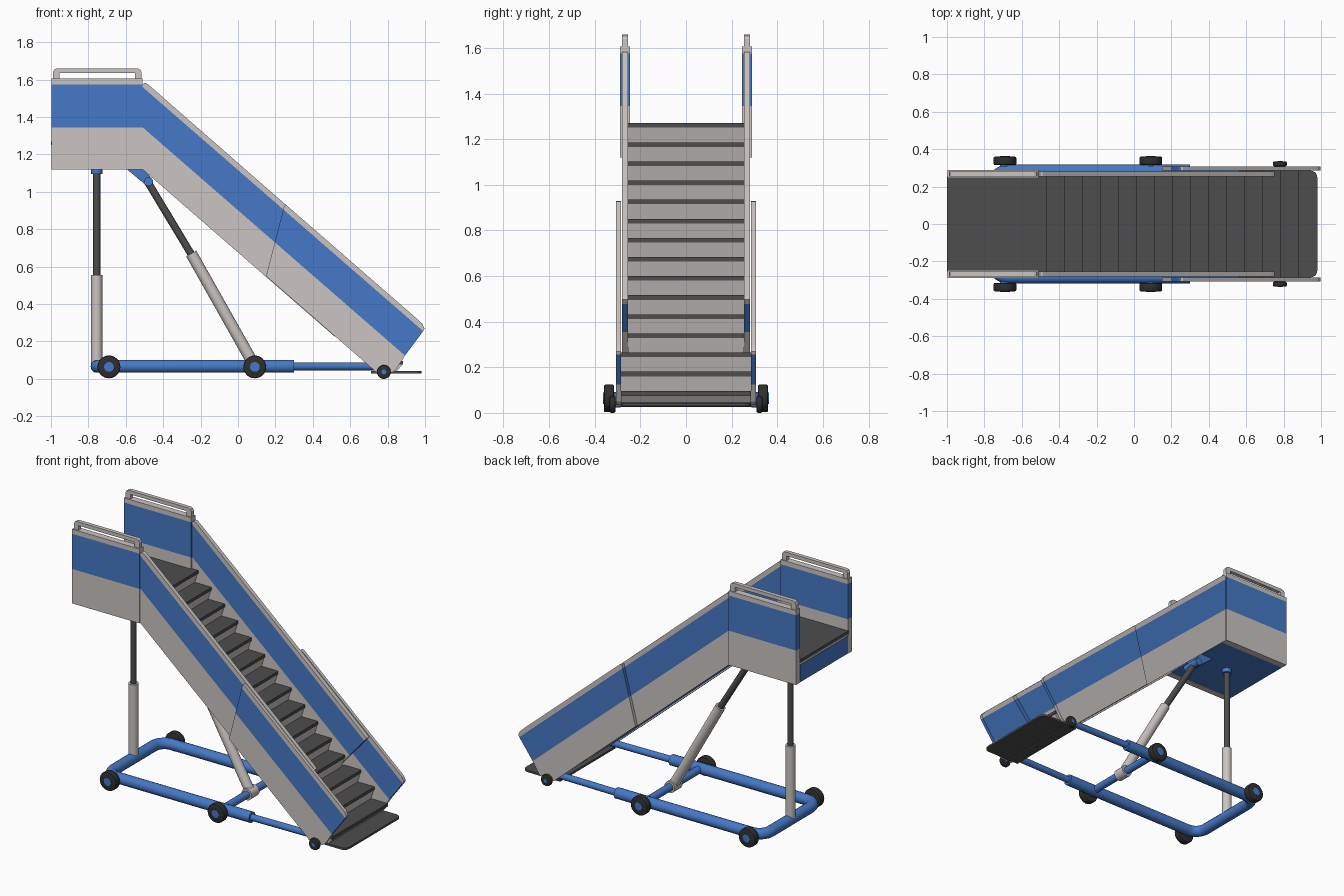
import bpy, bmesh, math
from mathutils import Vector

if "Cube" in bpy.data.objects:
    bpy.data.objects.remove(bpy.data.objects["Cube"])


def mat(name, c):
    m = bpy.data.materials.new(name)
    m.diffuse_color = (*c, 1)
    m.use_nodes = True
    m.node_tree.nodes["Principled BSDF"].inputs["Base Color"].default_value = m.diffuse_color
    return m


GREY = mat("warm grey", (0.60, 0.56, 0.54))
BLUE = mat("blue", (0.06, 0.19, 0.57))
DARK = mat("dark grey", (0.075, 0.075, 0.075))
TYRE = mat("tyre black", (0.028, 0.028, 0.028))
SLOPE = 0.87


def finish(name, bm, mats, smooth=False):
    me = bpy.data.meshes.new(name)
    bm.to_mesh(me)
    bm.free()
    ob = bpy.data.objects.new(name, me)
    bpy.context.collection.objects.link(ob)
    for m in mats:
        me.materials.append(m)
    if smooth:
        bpy.ops.object.select_all(action='DESELECT')
        ob.select_set(True)
        bpy.context.view_layer.objects.active = ob
        bpy.ops.object.shade_smooth_by_angle(angle=math.radians(40))
    return ob


def prism(name, pts, a, b, mats, axis='Y', cuts=(), rule=None):
    """Extrude a 2D outline along an axis; cut lines are (point, normal)."""
    bm = bmesh.new()
    put = (lambda p, t: (p[0], t, p[1])) if axis == 'Y' else (lambda p, t: (p[0], p[1], t))
    lo = [bm.verts.new(put(p, a)) for p in pts]
    hi = [bm.verts.new(put(p, b)) for p in pts]
    bm.faces.new(lo)
    bm.faces.new(hi[::-1])
    n = len(pts)
    for i in range(n):
        bm.faces.new((lo[i], hi[i], hi[(i + 1) % n], lo[(i + 1) % n]))
    for co, no in cuts:
        bmesh.ops.bisect_plane(bm, geom=bm.verts[:] + bm.edges[:] + bm.faces[:],
                               plane_co=co, plane_no=no)
    bmesh.ops.recalc_face_normals(bm, faces=bm.faces[:])
    bm.normal_update()
    if rule:
        for f in bm.faces:
            f.material_index = rule(f)
    return finish(name, bm, mats)


def box(name, x0, x1, y0, y1, z0, z1, m):
    return prism(name, [(x0, z0), (x1, z0), (x1, z1), (x0, z1)], y0, y1, [m])


def cyl(name, p, q, r, m, seg=28, bevel=0.0):
    p, q = Vector(p), Vector(q)
    bm = bmesh.new()
    bmesh.ops.create_cone(bm, cap_ends=True, segments=seg, radius1=r, radius2=r,
                          depth=(q - p).length)
    if bevel:
        rim = [e for e in bm.edges if abs(e.verts[0].co.z - e.verts[1].co.z) < 1e-5]
        bmesh.ops.bevel(bm, geom=rim, offset=bevel, segments=2, affect='EDGES', profile=0.5)
    rot = (q - p).to_track_quat('Z', 'Y')
    for v in bm.verts:
        v.co = rot @ v.co + (p + q) / 2
    return finish(name, bm, [m], True)


def striped(name, pts, y0, y1, slope, z_low, z_high):
    """Side panel with a blue band between two parallel lines through x = -0.51."""
    no = Vector((slope, 0, 1)).normalized()
    cuts = [((-0.51, 0, z), no) for z in (z_low, z_high)]

    def rule(f):
        c = f.calc_center_median()
        h = c.z + slope * (c.x + 0.51)
        return 1 if z_low < h < z_high else 0
    return prism(name, pts, y0, y1, [GREY, BLUE], cuts=cuts, rule=rule)


# side panels and hand rails, both sides
platform_side = [(-0.997, 1.12), (-0.511, 1.12), (-0.511, 1.605), (-0.997, 1.605)]
upper_side = [(-0.51, 1.12), (0.517, 0.226), (0.75, 0.496), (0.735, 0.512),
              (-0.472, 1.567), (-0.488, 1.58), (-0.502, 1.582), (-0.51, 1.573)]
lower_side = [(0.15, 0.549), (0.715, 0.057), (0.74, 0.035), (0.825, 0.035), (0.845, 0.05),
              (0.893, 0.125), (0.99, 0.255), (0.997, 0.27), (0.985, 0.295),
              (0.955, 0.323), (0.262, 0.926), (0.248, 0.928), (0.198, 0.735)]
handle = [(-0.99, 1.60), (-0.99, 1.64), (-0.983, 1.653), (-0.97, 1.659),
          (-0.535, 1.659), (-0.522, 1.653), (-0.515, 1.64), (-0.515, 1.60),
          (-0.55, 1.60), (-0.55, 1.635), (-0.955, 1.635), (-0.955, 1.60)]


def span(s, a, b):
    return sorted((s * a, s * b))


for s, side in ((-1, "front"), (1, "back")):
    striped(side + "_platform_panel", platform_side, *span(s, 0.246, 0.289), 0, 1.345, 1.575)
    striped(side + "_upper_panel", upper_side, *span(s, 0.255, 0.281), SLOPE, 1.345, 1.56)
    striped(side + "_lower_panel", lower_side, *span(s, 0.286, 0.307), SLOPE, 1.345, 1.56)
    prism(side + "_handrail", handle, *span(s, 0.254, 0.280), [GREY])

# platform
box("platform_body", -0.998, -0.51, -0.245, 0.245, 1.122, 1.235, BLUE)
box("platform_trim", -0.996, -0.51, -0.245, 0.245, 1.235, 1.25, GREY)
box("platform_floor", -1.0, -0.465, -0.255, 0.255, 1.25, 1.27, DARK)


# stairs: treads on sloping stringer bodies, the lowest steps wider
def nose(i):
    return -0.465 + 0.0963 * i


def top(i):
    return 1.27 - 0.0838 * i


def under(x):
    return max(0.045, 1.132 - SLOPE * (x + 0.51))


def stair_body(name, i0, i1, hw):
    xs = nose(i0 - 1) - 0.03 if i0 else -0.51
    pts = [(xs, top(i0) - 0.02)]
    for i in range(i0, i1 + 1):
        pts.append((nose(i) - 0.005, top(i) - 0.02))
        pts.append((nose(i) - 0.03, max(0.045, top(i + 1) - 0.02)))
    xe = nose(i1) - 0.03
    if under(xe) > 0.045:
        pts.append((xe, under(xe)))
    else:
        pts.append((0.74, 0.045))
    pts.append((xs, under(xs)))
    prism(name, pts, -hw, hw, [GREY, BLUE],
          rule=lambda f: 1 if f.normal.z < -0.5 and f.normal.x < 0.1 else 0)


stair_body("upper_stair_body", 0, 11, 0.254)
stair_body("lower_stair_body", 12, 14, 0.284)
for i in range(1, 15):
    hw = 0.254 if i < 12 else 0.285
    box(f"tread_{i}", nose(i - 1) - 0.03, nose(i), -hw, hw, top(i) - 0.02, top(i), DARK)

# foot plate with rounded outer corners
plate = [(0.71, -0.285), (0.71, 0.285)]
for cy, a0 in ((0.25, 90), (-0.25, 0)):
    for k in range(6):
        a = math.radians(a0 - 18 * k)
        plate.append((0.945 + 0.035 * math.cos(a), cy + 0.035 * math.sin(a)))
prism("foot_plate", plate, 0.03, 0.043, [DARK], axis='Z')

# U-shaped base frame
ZR, YR, XE, R = 0.067, 0.283, -0.753, 0.08
path = [(0.30, -YR)]
for cy, a0 in ((-YR + R, 270), (YR - R, 180)):
    for k in range(9):
        a = math.radians(a0 - 90 * k / 8)
        path.append((XE + R + R * math.cos(a), cy + R * math.sin(a)))
path.append((0.30, YR))
cu = bpy.data.curves.new("base_frame", 'CURVE')
cu.dimensions = '3D'
cu.bevel_depth = 0.035
cu.bevel_resolution = 5
cu.use_fill_caps = True
sp = cu.splines.new('POLY')
sp.points.add(len(path) - 1)
for p, (x, y) in zip(sp.points, path):
    p.co = (x, y, ZR, 1)
frame = bpy.data.objects.new("base_frame", cu)
bpy.context.collection.objects.link(frame)
cu.materials.append(BLUE)
bpy.ops.object.select_all(action='DESELECT')
frame.select_set(True)
bpy.context.view_layer.objects.active = frame
bpy.ops.object.convert(target='MESH')
bpy.ops.object.shade_smooth_by_angle(angle=math.radians(40))

cyl("cross_bar", (0.09, -0.32, ZR), (0.09, 0.32, ZR), 0.024, BLUE)
cyl("foot_axle", (0.78, -0.31, 0.038), (0.78, 0.31, 0.038), 0.012, DARK)

# sliding rails and wheels, both sides
for s, side in ((-1, "front"), (1, "back")):
    cyl(side + "_sliding_rail", (0.28, s * YR, ZR), (0.78, s * 0.275, ZR), 0.021, BLUE)
    for x, z, r, y0, y1, hub, tag in ((-0.69, 0.064, 0.061, 0.315, 0.36, 0.026, "outer"),
                                      (0.09, 0.064, 0.061, 0.315, 0.36, 0.026, "middle"),
                                      (0.78, 0.037, 0.037, 0.308, 0.335, 0.013, "foot")):
        cyl(f"{side}_{tag}_wheel", (x, s * y0, z), (x, s * y1, z), r, TYRE, 32, 0.008)
        cyl(f"{side}_{tag}_hub", (x, s * (y0 - 0.02), z), (x, s * (y1 + 0.003), z), hub, BLUE)

# vertical telescopic strut
cyl("strut_sleeve", (-0.755, 0, 0.07), (-0.755, 0, 0.555), 0.03, GREY)
cyl("strut_rod", (-0.755, 0, 0.5), (-0.755, 0, 1.11), 0.019, DARK)
cyl("strut_cap", (-0.755, 0, 1.095), (-0.755, 0, 1.13), 0.03, BLUE)

# diagonal telescopic strut
cyl("brace_collar", (0.09, -0.04, ZR), (0.09, 0.04, ZR), 0.037, GREY)
cyl("brace_sleeve", (0.09, 0, ZR), (-0.25, 0, 0.67), 0.031, GREY)
cyl("brace_rod", (-0.22, 0, 0.617), (-0.49, 0, 1.065), 0.02, DARK)
cyl("brace_pivot", (-0.478, -0.06, 1.055), (-0.478, 0.06, 1.055), 0.024, BLUE)
prism("brace_bracket", [(-0.60, 1.125), (-0.485, 1.03), (-0.455, 1.06), (-0.50, 1.125)],
      -0.05, 0.05, [BLUE])
